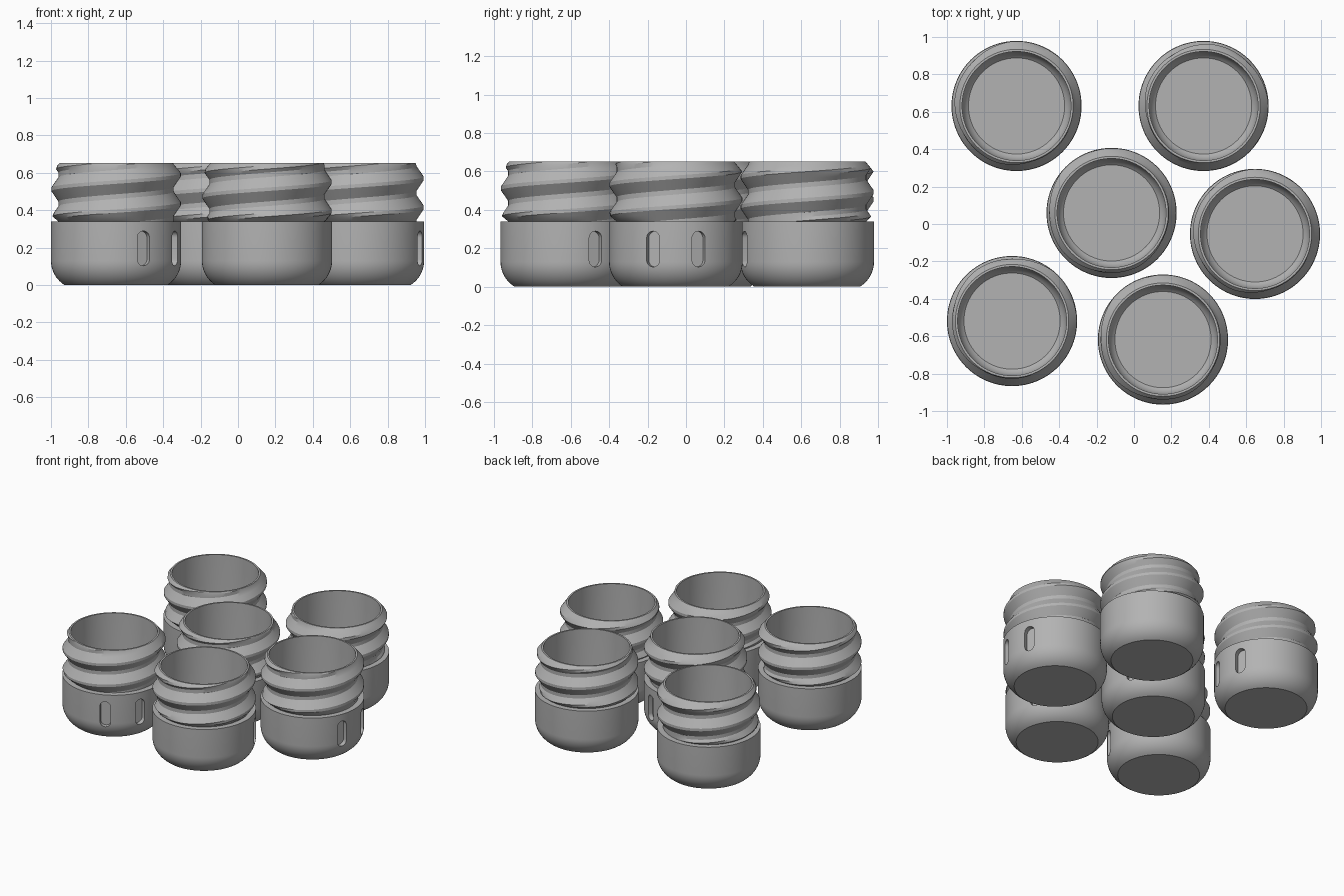
import bpy, bmesh, math
from mathutils import Matrix, Vector

if "Cube" in bpy.data.objects:
    bpy.data.objects.remove(bpy.data.objects["Cube"])

N = 96                        # segments round each cup
R, BORE = 0.348, 0.291        # outer and inner wall radius
SHOULDER, TOP = 0.34, 0.652   # neck start and rim height
PITCH, ROOT, CREST = 0.155, 0.308, 0.346
PHASE = 0.57                  # crest height at angle zero

grey = bpy.data.materials.new("grey plastic")
grey.diffuse_color = (0.45, 0.45, 0.45, 1)
grey.use_nodes = True
grey.node_tree.nodes["Principled BSDF"].inputs["Base Color"].default_value = grey.diffuse_color


def lathe(bm, profile):
    """Revolve a list of (radius, height) points; merge closes the seam."""
    rings = [[bm.verts.new((r * math.cos(2 * math.pi * j / N),
                            r * math.sin(2 * math.pi * j / N), z))
              for j in range(N)] for r, z in profile]
    for a, b in zip(rings, rings[1:]):
        for j in range(N):
            k = (j + 1) % N
            bm.faces.new((a[j], a[k], b[k], b[j]))
    return rings


def thread_radius(z, turn):
    # distance from the nearest crest, as a fraction of the pitch
    d = abs(((z - PHASE - PITCH * turn) / PITCH + 0.5) % 1 - 0.5)
    t = min(1, max(0, (0.42 - d) / (0.42 - 0.06)))
    r = ROOT + (CREST - ROOT) * t
    # chamfers at the rim and above the shoulder
    return max(0.300, min(r, 0.303 + (TOP - z) * 0.85, ROOT + (z - SHOULDER) * 1.2))


def neck(bm):
    """Helical thread surface whose rows follow the thread, trimmed flat at both ends."""
    steps = [-0.42, -0.3, -0.18, -0.06, 0.06, 0.18, 0.3, 0.42]
    rows = [PHASE + PITCH * (i + s) for i in range(-4, 4) for s in steps]
    grid = []
    for z0 in rows:
        row = []
        for j in range(N + 1):
            z = min(TOP, max(SHOULDER, z0 + PITCH * j / N))
            r, a = thread_radius(z, j / N), 2 * math.pi * j / N
            row.append(bm.verts.new((r * math.cos(a), r * math.sin(a), z)))
        grid.append(row)
    for a, b in zip(grid, grid[1:]):
        for j in range(N):
            if b[j].co.z <= SHOULDER and b[j + 1].co.z <= SHOULDER:
                continue
            if a[j].co.z >= TOP and a[j + 1].co.z >= TOP:
                continue
            bm.faces.new((a[j], a[j + 1], b[j + 1], b[j]))


def ring(bm, r, z, varying):
    """Circle of vertices; the varying one matches the end of the thread."""
    out = []
    for j in range(N):
        a = 2 * math.pi * j / N
        q = thread_radius(z, j / N) if varying else r
        out.append(bm.verts.new((q * math.cos(a), q * math.sin(a), z)))
    return out


def bridge(bm, a, b):
    for j in range(N):
        k = (j + 1) % N
        bm.faces.new((a[j], a[k], b[k], b[j]))


def build_cup():
    bm = bmesh.new()
    # rounded base and side
    arc = [math.radians(58.6) * (1 - i / 10) for i in range(11)]
    outer = [(R - 0.152 * (1 - math.cos(t)), 0.13 - 0.152 * math.sin(t)) for t in arc]
    outer[0] = (outer[0][0], 0.0)
    body = lathe(bm, outer + [(R, SHOULDER)])
    bm.faces.new(body[0][::-1])
    # shoulder ledge, threaded neck, rim
    bridge(bm, body[-1], ring(bm, 0, SHOULDER, True))
    neck(bm)
    # hollow inside with rounded floor edge
    inner = [(BORE, TOP)] + [(BORE - 0.095 * (1 - math.cos(t)), 0.13 - 0.095 * math.sin(t))
                             for t in [math.radians(50) * i / 8 for i in range(9)]]
    hollow = lathe(bm, inner)
    bridge(bm, ring(bm, 0, TOP, True), hollow[0])
    bm.faces.new(hollow[-1])
    bmesh.ops.remove_doubles(bm, verts=bm.verts, dist=2e-5)
    bmesh.ops.recalc_face_normals(bm, faces=bm.faces)
    me = bpy.data.meshes.new("cup")
    bm.to_mesh(me)
    bm.free()
    ob = bpy.data.objects.new("cup_blank", me)
    bpy.context.collection.objects.link(ob)
    return ob


def build_slot_cutter():
    """Two upright rounded slots, 40 degrees apart."""
    bm = bmesh.new()
    w, zc, half = 0.036, 0.196, 0.057
    for ang in (-20, 20):
        pts = []
        for i in range(26):
            top = i < 13
            a = math.pi * (i if top else i - 1) / 12
            pts.append((w * math.cos(a), zc + (half if top else -half) + w * math.sin(a)))
        rot = Matrix.Rotation(math.radians(ang), 3, 'Z')
        near, far = [[bm.verts.new(rot @ Vector((x, y, z))) for y, z in pts]
                     for x in (0.313, 0.42)]
        bm.faces.new(near[::-1])
        bm.faces.new(far)
        for i in range(26):
            k = (i + 1) % 26
            bm.faces.new((near[i], near[k], far[k], far[i]))
    bmesh.ops.recalc_face_normals(bm, faces=bm.faces)
    me = bpy.data.meshes.new("slot_cutter")
    bm.to_mesh(me)
    bm.free()
    ob = bpy.data.objects.new("slot_cutter", me)
    bpy.context.collection.objects.link(ob)
    ob.hide_render = True
    return ob


# cut the slots once, then reuse the finished mesh
blank, cutter = build_cup(), build_slot_cutter()
mod = blank.modifiers.new("slots", 'BOOLEAN')
mod.operation, mod.solver, mod.object = 'DIFFERENCE', 'EXACT', cutter
deps = bpy.context.evaluated_depsgraph_get()
cup_mesh = bpy.data.meshes.new_from_object(blank.evaluated_get(deps))
cup_mesh.name = "threaded_cup"
bpy.data.objects.remove(blank)
bpy.data.objects.remove(cutter)
cup_mesh.materials.clear()
cup_mesh.materials.append(grey)
cup_mesh.shade_smooth()
cup_mesh.set_sharp_from_angle(angle=math.radians(25))

# x, y and turn of each cup
cups = {
    "back_left_cup": (-0.628, 0.631, 0),
    "back_right_cup": (0.372, 0.631, -90),
    "middle_cup": (-0.12, 0.059, 45),
    "right_cup": (0.647, -0.053, 0),
    "front_left_cup": (-0.652, -0.519, -45),
    "front_cup": (0.155, -0.618, 45),
}
for name, (x, y, turn) in cups.items():
    ob = bpy.data.objects.new(name, cup_mesh)
    ob.location = (x, y, 0)
    ob.rotation_euler.z = math.radians(turn)
    bpy.context.collection.objects.link(ob)
